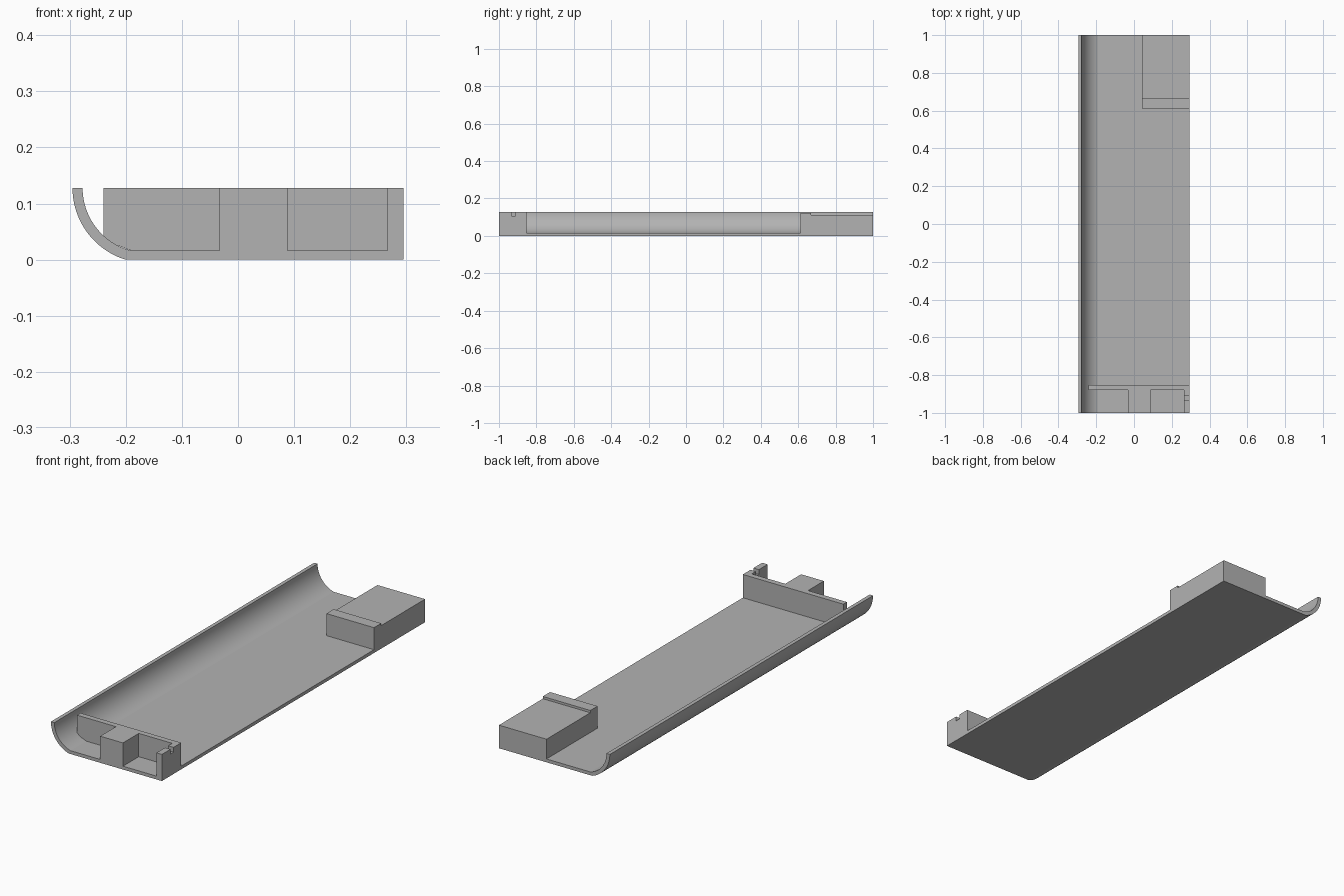
import bpy, bmesh, math
from mathutils import Vector

cube = bpy.data.objects.get("Cube")
if cube:
    bpy.data.objects.remove(cube, do_unlink=True)

grey = bpy.data.materials.new("plain grey")
grey.use_nodes = True
colour = (0.45, 0.45, 0.45, 1)
grey.diffuse_color = colour
grey.node_tree.nodes["Principled BSDF"].inputs["Base Color"].default_value = colour

TOP, FLOOR, SIDE = 0.128, 0.016, 0.295
CX, R_OUT, R_IN = -0.161, 0.134, 0.116


def extrude(name, outline, axis, start, end):
    """Extrude a 2D outline along x or y; outline holds (other axis, z)."""
    bm = bmesh.new()
    place = (lambda a, z: (a, start, z)) if axis == "y" else (lambda a, z: (start, a, z))
    face = bm.faces.new([bm.verts.new(place(a, z)) for a, z in outline])
    moved = bmesh.ops.extrude_face_region(bm, geom=[face])["geom"]
    step = Vector((0, end - start, 0) if axis == "y" else (end - start, 0, 0))
    bmesh.ops.translate(bm, vec=step, verts=[v for v in moved if isinstance(v, bmesh.types.BMVert)])
    bmesh.ops.recalc_face_normals(bm, faces=bm.faces)
    mesh = bpy.data.meshes.new(name)
    bm.to_mesh(mesh)
    bm.free()
    mesh.materials.append(grey)
    obj = bpy.data.objects.new(name, mesh)
    bpy.context.collection.objects.link(obj)
    return obj


def arc(radius, z_end, steps=20):
    """Points from the rim down to the height z_end."""
    sweep = math.asin((TOP - z_end) / radius)
    return [(CX - radius * math.cos(sweep * i / steps),
             TOP - radius * math.sin(sweep * i / steps)) for i in range(steps + 1)]


# Tray: flat floor with one curved side wall
outline = arc(R_OUT, 0) + [(SIDE, 0), (SIDE, FLOOR)] + arc(R_IN, FLOOR)[::-1]
tray = extrude("tray", outline, "y", -1, 1)
bpy.ops.object.select_all(action="DESELECT")
tray.select_set(True)
bpy.context.view_layer.objects.active = tray
bpy.ops.object.shade_smooth_by_angle(angle=math.radians(10))

# Cross wall near the front, its lower corner sunk into the curve
extrude("cross_wall", [(-0.24, 0.035), (-0.19, FLOOR), (SIDE, FLOOR), (SIDE, TOP), (-0.24, TOP)],
        "y", -0.88, -0.853)

# Block in front of the wall
extrude("front_block", [(-1, FLOOR), (-0.88, FLOOR), (-0.88, TOP), (-1, TOP)], "x", -0.033, 0.088)

# Notched side post
extrude("notched_post", [(-1, FLOOR), (-0.88, FLOOR), (-0.88, TOP), (-0.911, TOP), (-0.911, 0.105),
                         (-0.934, 0.105), (-0.934, TOP), (-1, TOP)], "x", 0.266, SIDE)

# Back block with a raised lip
extrude("back_block", [(0.612, FLOOR), (1, FLOOR), (1, 0.111), (0.667, 0.111), (0.667, 0.122),
                       (0.612, 0.122)], "x", 0.042, SIDE)
